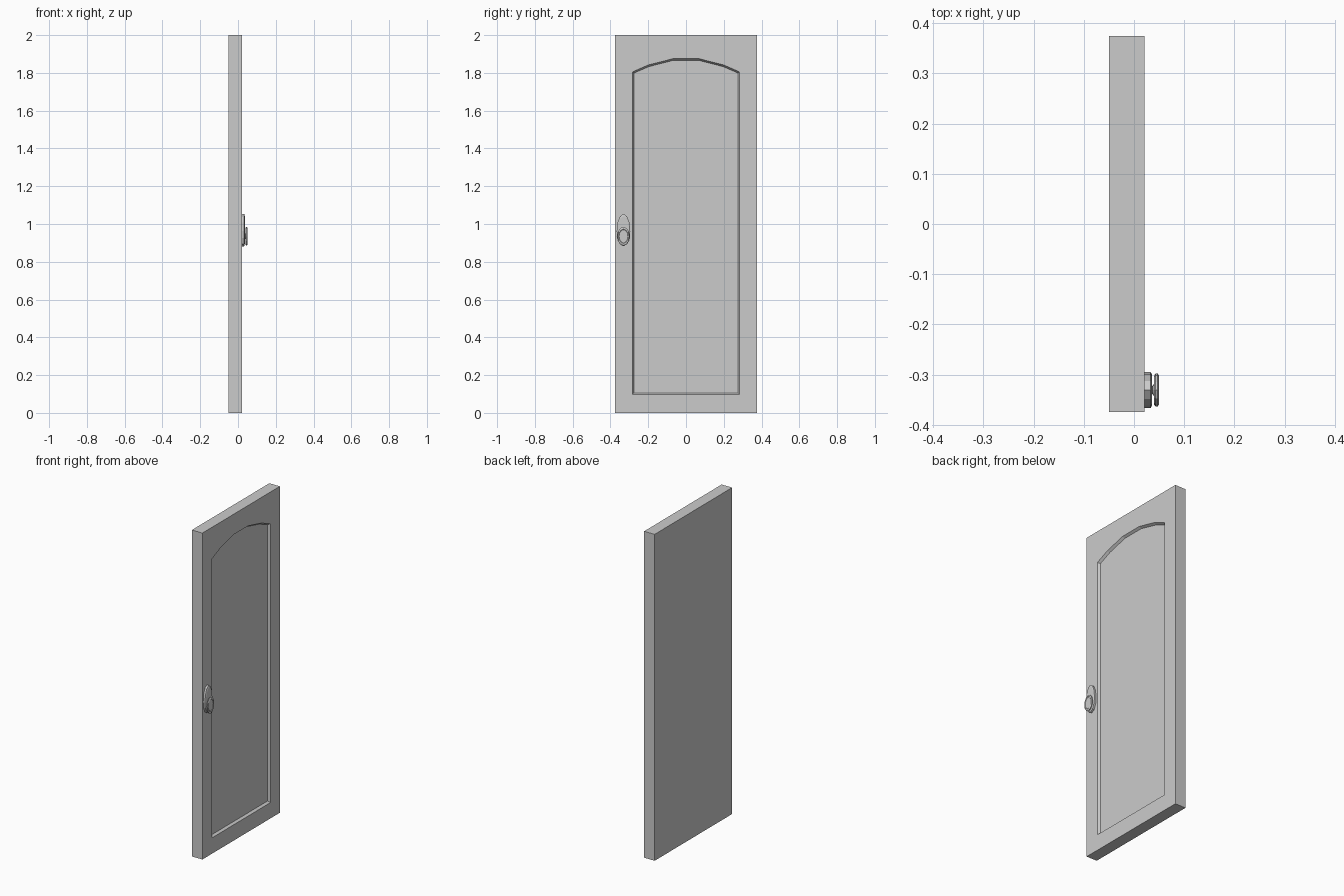
import bpy, bmesh, math

if "Cube" in bpy.data.objects:
    bpy.data.objects.remove(bpy.data.objects["Cube"])


def loft(name, rings):
    """Join equal-length rings of points into a closed solid."""
    bm = bmesh.new()
    loops = [[bm.verts.new(p) for p in ring] for ring in rings]
    n = len(loops[0])
    for a, b in zip(loops, loops[1:]):
        for i in range(n):
            j = (i + 1) % n
            bm.faces.new((a[i], a[j], b[j], b[i]))
    bm.faces.new(loops[0][::-1])
    bm.faces.new(loops[-1])
    bmesh.ops.recalc_face_normals(bm, faces=bm.faces)
    mesh = bpy.data.meshes.new(name)
    bm.to_mesh(mesh)
    bm.free()
    ob = bpy.data.objects.new(name, mesh)
    bpy.context.collection.objects.link(ob)
    return ob


def mirrored(half):
    """Complete a half outline (y >= 0) across y = 0, bottom to top."""
    return half + [(-y, z) for y, z in reversed(half) if y > 0]


def at_x(outline, x, cy=0, cz=0, scale=1):
    return [(x, cy + y * scale, cz + z * scale) for y, z in outline]


FRONT = 0.021      # x of the door's outer face
HANDLE_Y = -0.331

# door slab
slab = mirrored([(0.375, 0), (0.375, 2)])
door = loft("door_slab", [at_x(slab, -0.05), at_x(slab, FRONT)])

# arched recessed panel with sloping edge
outer = mirrored([(0.284, 0.097), (0.284, 1.805), (0.2, 1.842), (0.07, 1.875)])
inner = mirrored([(0.275, 0.106), (0.275, 1.799), (0.197, 1.833), (0.069, 1.866)])
cutter = loft("panel_cutter", [at_x(inner, FRONT - 0.014), at_x(outer, FRONT),
                               at_x(outer, FRONT + 0.03)])
cutter.hide_render = True
cut = door.modifiers.new("panel_recess", 'BOOLEAN')
cut.object = cutter
cut.operation = 'DIFFERENCE'
cut.solver = 'EXACT'
bpy.context.view_layer.objects.active = door
door.select_set(True)
bpy.ops.object.modifier_apply(modifier=cut.name)
bpy.data.objects.remove(cutter)

# teardrop back plate with chamfered front edge
plate = mirrored([(0, -0.085), (0.02, -0.073), (0.033, -0.04), (0.036, -0.005),
                  (0.031, 0.042), (0.018, 0.074), (0, 0.087)])
loft("handle_plate", [at_x(plate, FRONT - 0.002, HANDLE_Y, 0.967),
                      at_x(plate, 0.033, HANDLE_Y, 0.967),
                      at_x(plate, 0.036, HANDLE_Y, 0.967, 0.86)])

# oval knob: flared neck and flat rimmed disc
oval = [(0.033 * math.sin(math.tau * i / 12), 0.05 * math.cos(math.tau * i / 12))
        for i in range(12)]
profile = [(0.034, 0.45), (0.037, 0.22), (0.04, 0.4), (0.04, 0.88),
           (0.043, 1.0), (0.047, 1.0), (0.05, 0.88), (0.05, 0.76), (0.048, 0.7)]
loft("door_knob", [at_x(oval, x, HANDLE_Y, 0.935, s) for x, s in profile])
